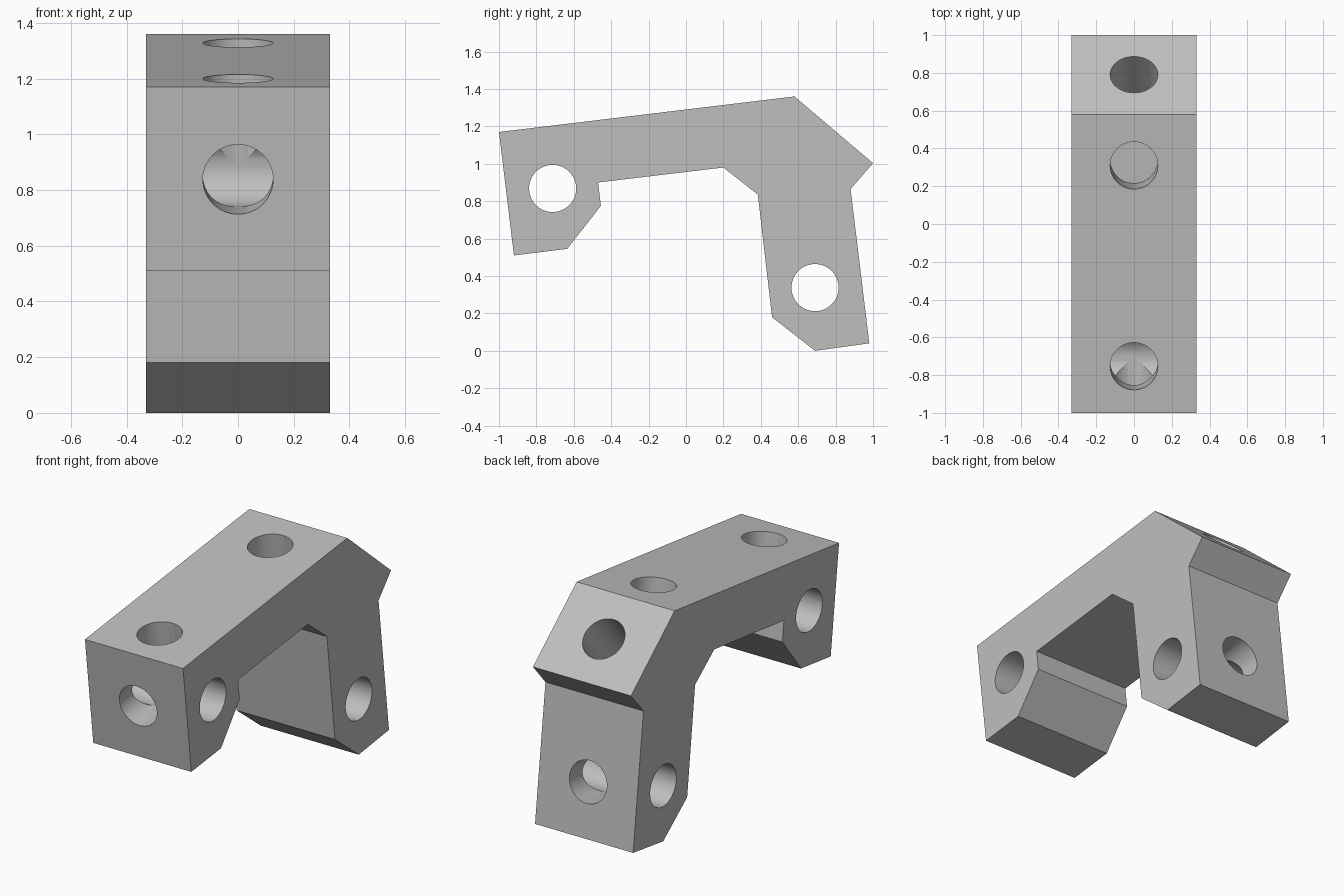
import bpy, bmesh
from math import radians
from mathutils import Vector

cube = bpy.data.objects.get("Cube")
if cube:
    bpy.data.objects.remove(cube, do_unlink=True)

HALF_WIDTH = 0.33
RADIUS = 0.126
ALONG = Vector((0, 1.58, 0.19)).normalized()   # direction of the tilted beam
UP = Vector((0, -ALONG.z, ALONG.y))            # square to the beam
SLANT = Vector((0, 0.36, 0.42)).normalized()   # square to the sloped rear face
SIDE = Vector((1, 0, 0))

grey = bpy.data.materials.new("plain grey")
grey.use_nodes = True
colour = (0.52, 0.52, 0.52, 1)
grey.diffuse_color = colour
grey.node_tree.nodes["Principled BSDF"].inputs["Base Color"].default_value = colour


def make_object(name, bm):
    bmesh.ops.recalc_face_normals(bm, faces=bm.faces)
    mesh = bpy.data.meshes.new(name)
    bm.to_mesh(mesh)
    bm.free()
    mesh.materials.append(grey)
    obj = bpy.data.objects.new(name, mesh)
    bpy.context.scene.collection.objects.link(obj)
    return obj


# Angled bracket: side profile (y, z) extruded across the width
profile = [(-1, 1.17), (0.58, 1.36), (1, 1.003), (0.88, 0.865), (0.98, 0.04),
           (0.69, 0), (0.46, 0.18), (0.384, 0.835), (0.2, 0.98),
           (-0.47, 0.9), (-0.455, 0.775), (-0.635, 0.545), (-0.92, 0.51)]
bm = bmesh.new()
face = bm.faces.new([bm.verts.new((-HALF_WIDTH, y, z)) for y, z in profile])
extruded = bmesh.ops.extrude_face_region(bm, geom=[face])["geom"]
bmesh.ops.translate(bm, vec=(2 * HALF_WIDTH, 0, 0),
                    verts=[v for v in extruded if isinstance(v, bmesh.types.BMVert)])
bracket = make_object("bracket", bm)
bpy.context.view_layer.objects.active = bracket
bracket.select_set(True)


def drill(start, end):
    """Cut a round hole running from start to end."""
    axis = end - start
    bm = bmesh.new()
    bmesh.ops.create_cone(bm, cap_ends=True, segments=64, radius1=RADIUS,
                          radius2=RADIUS, depth=axis.length)
    bmesh.ops.rotate(bm, verts=bm.verts, cent=(0, 0, 0),
                     matrix=axis.to_track_quat("Z", "Y").to_matrix())
    bmesh.ops.translate(bm, verts=bm.verts, vec=(start + end) / 2)
    cutter = make_object("hole_cutter", bm)
    cutter.hide_render = True
    cut = bracket.modifiers.new("hole", "BOOLEAN")
    cut.operation = "DIFFERENCE"
    cut.solver = "EXACT"
    cut.object = cutter
    bpy.ops.object.modifier_apply(modifier=cut.name)
    bpy.data.objects.remove(cutter, do_unlink=True)


front_hub = Vector((0, -0.713, 0.868))
rear_hub = Vector((0, 0.69, 0.338))
past = 0.003

# Cross holes through both ends
for hub in (front_hub, rear_hub):
    drill(hub - SIDE * 0.5, hub + SIDE * 0.5)

# Holes that run into the cross holes from the front, top and back
for hub, way in ((front_hub, -ALONG), (front_hub, UP), (rear_hub, ALONG)):
    drill(hub + way * 0.5, hub - way * past)

# Blind holes in the top and the sloped rear face
for mouth, way, depth in ((Vector((0, 0.31, 1.327)), UP, 0.25),
                          (Vector((0, 0.79, 1.18)), SLANT, 0.4)):
    drill(mouth + way * 0.1, mouth - way * depth)

bpy.ops.object.shade_smooth_by_angle(angle=radians(20))
